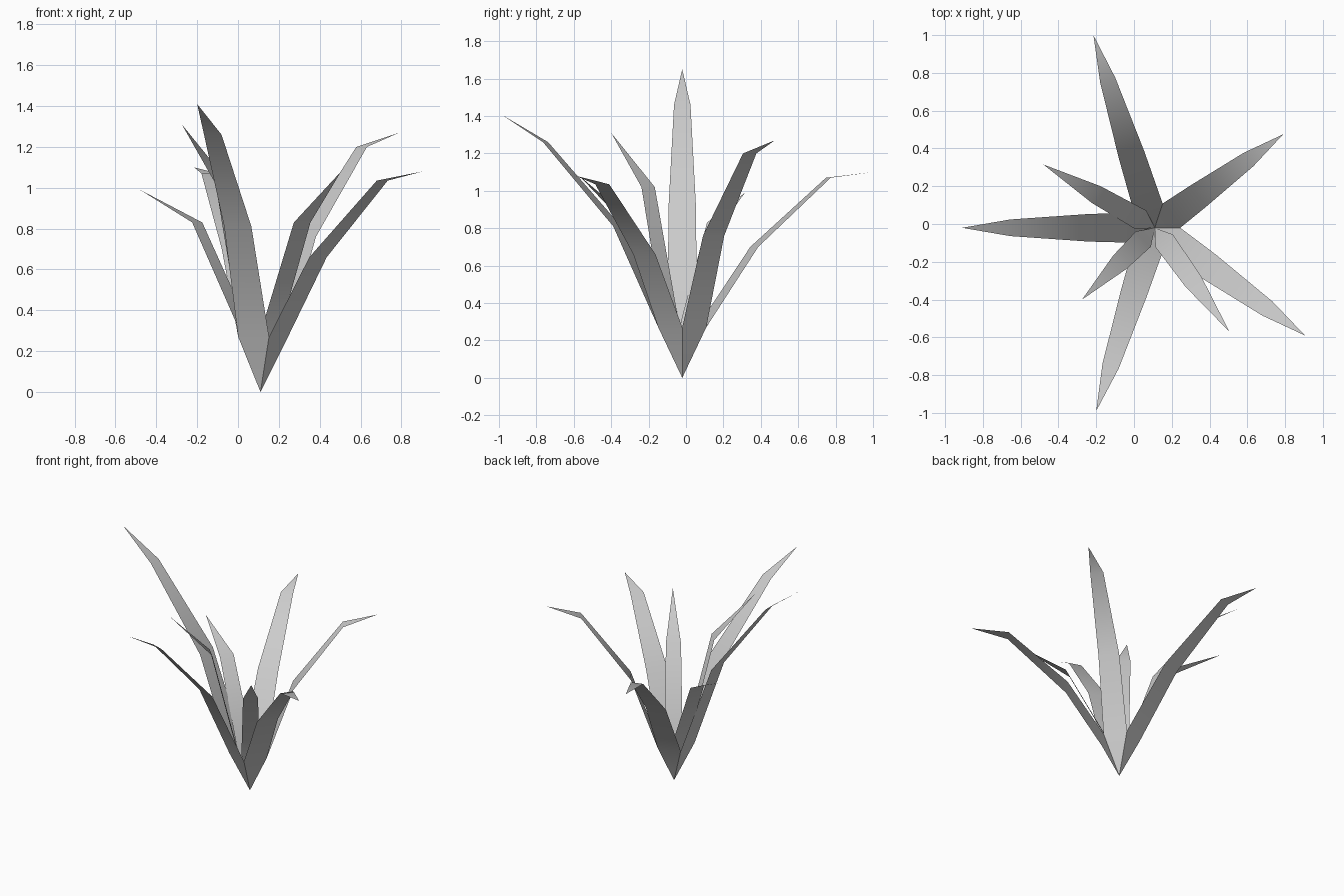
import bpy
import math
from mathutils import Vector

cube = bpy.data.objects.get("Cube")
if cube:
    bpy.data.objects.remove(cube, do_unlink=True)

# One flat grey for the whole plant
grey = bpy.data.materials.new("leaf_grey")
grey.use_nodes = True
COLOUR = (0.6, 0.6, 0.6, 1.0)
grey.diffuse_color = COLOUR
grey.node_tree.nodes["Principled BSDF"].inputs["Base Color"].default_value = COLOUR

ROOT = Vector((0.11, -0.02, 0.0))


def leaf(name, tip, sections, lean=None):
    """Flat ribbon from the root to a tip; sections are (reach, height, half width)."""
    tip = Vector(tip)
    along = Vector((tip.x - ROOT.x, tip.y - ROOT.y, 0)).normalized()
    verts = [ROOT]
    for i, (reach, height, half) in enumerate(sections):
        # the first section sits on the shared crown ring
        d = Vector((math.cos(lean), math.sin(lean), 0)) if i == 0 and lean is not None else along
        side = Vector((-d.y, d.x, 0))
        centre = ROOT + d * reach + Vector((0, 0, height))
        verts += [centre + side * half, centre - side * half]
    verts.append(tip)
    faces = [(0, 1, 2)]
    for i in range(len(sections) - 1):
        a = 1 + 2 * i
        faces.append((a, a + 2, a + 3, a + 1))
    last = len(verts) - 1
    faces.append((last - 2, last, last - 1))
    mesh = bpy.data.meshes.new(name)
    mesh.from_pydata([v[:] for v in verts], [], faces)
    mesh.materials.append(grey)
    mesh.shade_smooth()
    obj = bpy.data.objects.new(name, mesh)
    bpy.context.collection.objects.link(obj)


# Five long outer leaves around a pentagonal crown
RING = 0.135
CROWN = (RING * math.cos(math.pi / 5), 0.27, RING * math.sin(math.pi / 5))
outer = [
    ("back_left", (0.79, 0.475, 1.27), (0.285, 0.76, 0.07), (0.613, 1.2, 0.044)),
    ("back", (-0.215, 1.0, 1.10), (0.404, 0.70, 0.07), (0.82, 1.07, 0.042)),
    ("right", (-0.91, -0.02, 1.65), (0.35, 0.92, 0.073), (0.765, 1.46, 0.044)),
    ("front", (-0.2, -0.99, 1.41), (0.365, 0.81, 0.07), (0.767, 1.26, 0.045)),
    ("front_left", (0.905, -0.59, 1.08), (0.347, 0.66, 0.073), (0.734, 1.035, 0.046)),
]
for i, (place, tip, middle, upper) in enumerate(outer):
    leaf("outer_leaf_" + place, tip, [CROWN, middle, upper], math.radians(36 + 72 * i))

# Three short inner leaves
inner = [
    ("front_left", (0.505, -0.57, 1.08), (0.35, 0.83, 0.05)),
    ("front_right", (-0.275, -0.40, 1.31), (0.26, 1.02, 0.05)),
    ("back_right", (-0.48, 0.315, 0.99), (0.356, 0.83, 0.05)),
]
for place, tip, middle in inner:
    leaf("inner_leaf_" + place, tip, [(0.085, 0.3, 0.057), middle])
